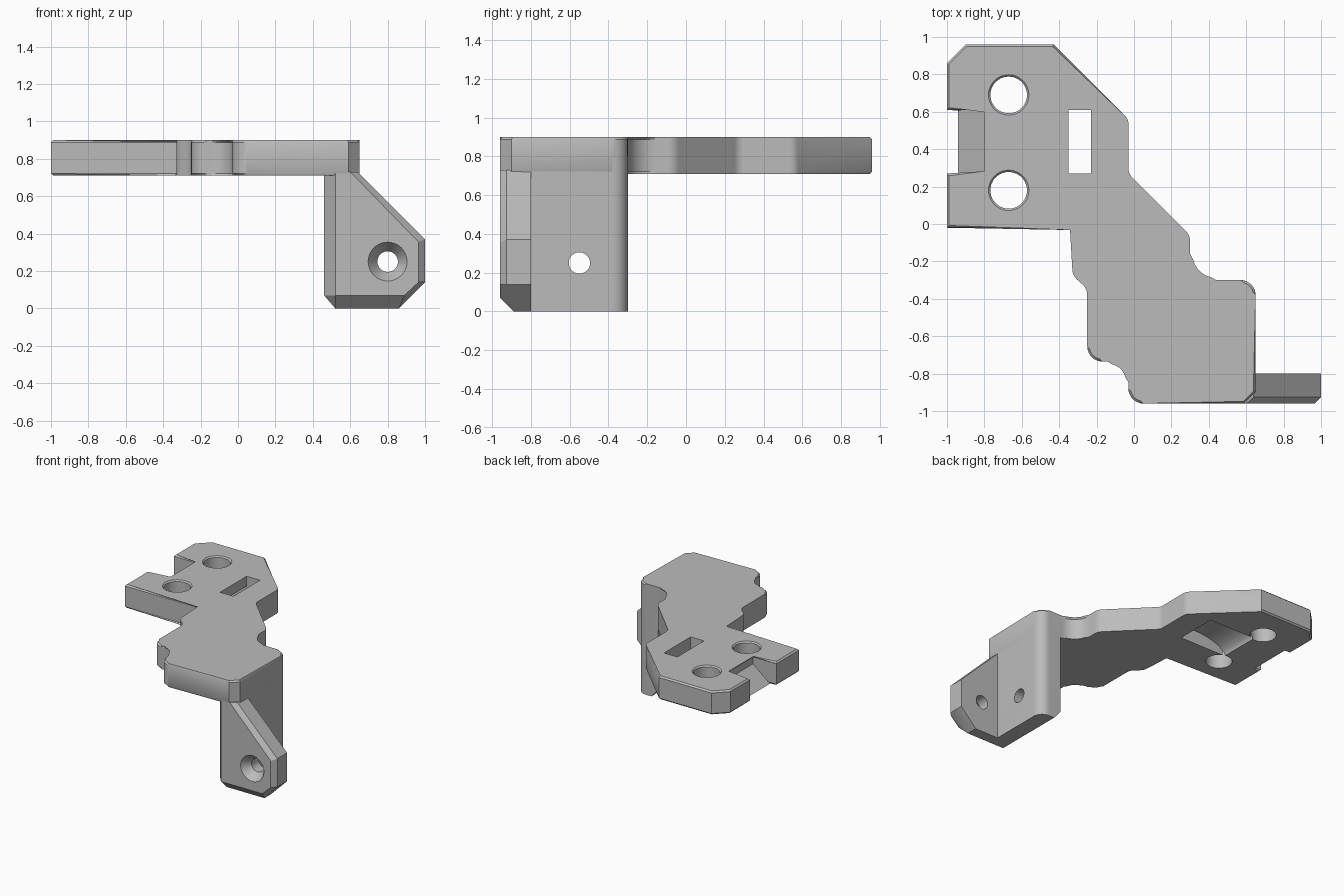
import bpy, bmesh, math
from mathutils import Vector

if "Cube" in bpy.data.objects:
    bpy.data.objects.remove(bpy.data.objects["Cube"], do_unlink=True)

grey = bpy.data.materials.new("plain grey")
grey.use_nodes = True
COLOUR = (0.5, 0.5, 0.5, 1)
grey.diffuse_color = COLOUR
grey.node_tree.nodes["Principled BSDF"].inputs["Base Color"].default_value = COLOUR


def finish(bm, name):
    bmesh.ops.recalc_face_normals(bm, faces=bm.faces)
    mesh = bpy.data.meshes.new(name)
    bm.to_mesh(mesh)
    bm.free()
    ob = bpy.data.objects.new(name, mesh)
    bpy.context.collection.objects.link(ob)
    return ob


def loft(rings):
    """Closed solid through rings of equal point count."""
    bm = bmesh.new()
    loops = [[bm.verts.new(p) for p in ring] for ring in rings]
    for a, b in zip(loops, loops[1:]):
        for i in range(len(a)):
            j = (i + 1) % len(a)
            bm.faces.new((a[i], a[j], b[j], b[i]))
    bm.faces.new(loops[0][::-1])
    bm.faces.new(loops[-1])
    return bm


def hull(points, name):
    bm = bmesh.new()
    for p in points:
        bm.verts.new(p)
    bmesh.ops.convex_hull(bm, input=bm.verts)
    loose = [v for v in bm.verts if not v.link_faces]
    bmesh.ops.delete(bm, geom=loose, context='VERTS')
    bmesh.ops.dissolve_limit(bm, angle_limit=0.01, verts=bm.verts, edges=bm.edges)
    return finish(bm, name)


def fillet(corners, steps=7):
    """Round each (x, y, radius) corner of a closed outline."""
    out = []
    for i, (x, y, r) in enumerate(corners):
        p = Vector((x, y))
        if r == 0:
            out.append(p)
            continue
        u = (Vector(corners[i - 1][:2]) - p).normalized()
        v = (Vector(corners[(i + 1) % len(corners)][:2]) - p).normalized()
        half = u.angle(v) / 2
        centre = p + (u + v).normalized() * r / math.sin(half)
        a = p + u * r / math.tan(half) - centre
        b = p + v * r / math.tan(half) - centre
        sweep = a.angle(b)
        for k in range(steps + 1):
            t = k / steps
            out.append(centre + (a * math.sin((1 - t) * sweep)
                                 + b * math.sin(t * sweep)) / math.sin(sweep))
    return out


def hole(origin, axis, profile, n=40):
    """Round cutter from (depth, radius) pairs along an axis."""
    q = Vector(axis).to_track_quat('Z', 'Y')
    rings = [[Vector(origin) + q @ Vector((r * math.cos(math.tau * i / n),
                                           r * math.sin(math.tau * i / n), t))
              for i in range(n)] for t, r in profile]
    return finish(loft(rings), "cutter")


def slab_y(profile, y0, y1, name):
    return finish(loft([[(x, y, z) for x, z in profile] for y in (y0, y1)]), name)


def cut(ob, cutter):
    mod = ob.modifiers.new("cut", 'BOOLEAN')
    mod.operation = 'DIFFERENCE'
    mod.solver = 'EXACT'
    mod.object = cutter
    bpy.context.view_layer.objects.active = ob
    bpy.ops.object.modifier_apply(modifier=mod.name)
    bpy.data.objects.remove(cutter, do_unlink=True)


LOW, TOP = 0.71, 0.90

# Stepped top plate with softened rims
outline = fillet([
    (-1, -.02, 0), (-.33, -.02, 0), (-.33, -.275, .08), (-.25, -.345, .08),
    (-.25, -.735, .08), (-.03, -.735, .11), (-.03, -.96, .08), (.59, -.96, 0),
    (.65, -.9, 0), (.65, -.3, .08), (.3, -.3, .14), (.3, -.06, .08),
    (-.03, .27, .06), (-.03, .56, .06), (-.43, .96, 0), (-.9, .96, 0),
    (-1, .86, 0), (-1, .61, 0), (-.79, .61, 0), (-.79, .27, 0), (-1, .27, 0)])
bm = loft([[(p.x, p.y, z) for p in outline] for z in (LOW, TOP)])
rim = [e for e in bm.edges if abs(e.verts[0].co.z - e.verts[1].co.z) < 1e-5]
bmesh.ops.bevel(bm, geom=rim, offset=0.012, segments=1, affect='EDGES')
plate = finish(bm, "top_plate")

# Bolt holes and the strap slot with its curved underside channel
for y in (.69, .18):
    cut(plate, hole((-.67, y, TOP), (0, 0, -1), [(-.01, .118), (.01, .098), (.3, .098)]))
channel = [(-.23, .6), (-.23, 1), (-.35, 1)]
for k in range(9):
    a = math.pi / 2 * k / 8
    channel.append((-.35 - .3 * math.sin(a), LOW + .11 * math.cos(a)))
channel.append((-.65, .6))
cut(plate, slab_y(channel, .27, .61, "cutter"))

# Sloping ledge inside the side notch
ledge = slab_y([(-.94, LOW), (-.78, LOW), (-.78, .84)], .265, .615, "notch_ledge")

# Vertical leg wall with a rounded back corner
corner = [(.57 + .08 * math.sin(math.pi / 20 * k), -.38 + .08 * math.cos(math.pi / 20 * k))
          for k in range(11)]
points = [(x, y, z) for x, y in corner + [(.65, -.85)] for z in (0, .8)]
for y in (-.85, -.3):
    points += [(.46, y, .8), (.46, y, .07), (.52, y, 0)]
wall = hull(points, "leg_wall")
cut(wall, hole((.46, -.55, .25), (1, 0, 0), [(-.01, .111), (.07, .055), (.3, .055)]))

# Front flange with chamfered front edges
front = [(.52, .07), (.89, .07), (.965, .14), (.965, .355), (.6, .73), (.52, .73)]
side = [(1, .14), (1, .37), (.64, .73)]
base = [(.52, 0), (.86, 0), (.46, .07), (.46, .73)]
points = [(x, -.96, z) for x, z in front]
points += [(x, -.925, z) for x, z in side]
points += [(x, -.89, z) for x, z in base]
points += [(x, -.8, z) for x, z in side + base]
flange = hull(points, "front_flange")
cut(flange, hole((.8, -.96, .25), (0, 1, 0), [(-.01, .111), (.07, .055), (.3, .055)]))

# Shared colour and shading
for ob in (plate, ledge, wall, flange):
    ob.data.materials.clear()
    ob.data.materials.append(grey)
    bpy.ops.object.select_all(action='DESELECT')
    ob.select_set(True)
    bpy.context.view_layer.objects.active = ob
    bpy.ops.object.shade_smooth_by_angle(angle=math.radians(28))
